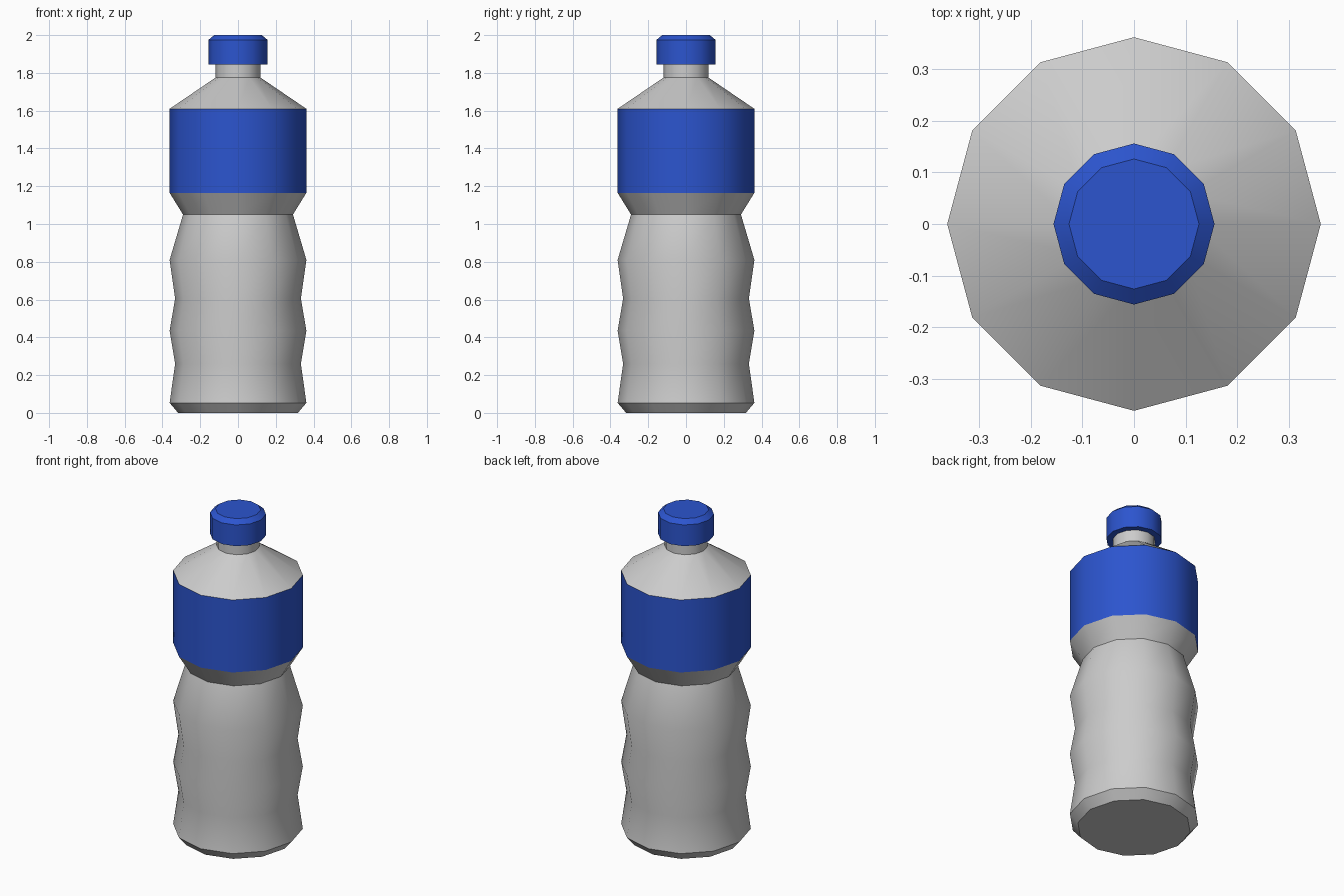
import bpy, bmesh, math

if "Cube" in bpy.data.objects:
    bpy.data.objects.remove(bpy.data.objects["Cube"])

SIDES = 12


def lathe(name, profile, material=None, cap_bottom=False, cap_top=False):
    """Revolve (radius, height) points into a 12-sided shell."""
    bm = bmesh.new()
    rings = []
    for r, z in profile:
        angles = [2 * math.pi * i / SIDES for i in range(SIDES)]
        rings.append([bm.verts.new((r * math.cos(a), r * math.sin(a), z)) for a in angles])
    for low, high in zip(rings, rings[1:]):
        for i in range(SIDES):
            j = (i + 1) % SIDES
            bm.faces.new((low[i], low[j], high[j], high[i]))
    if cap_bottom:
        bm.faces.new(rings[0][::-1])
    if cap_top:
        bm.faces.new(rings[-1])
    mesh = bpy.data.meshes.new(name)
    bm.to_mesh(mesh)
    bm.free()
    obj = bpy.data.objects.new(name, mesh)
    bpy.context.collection.objects.link(obj)
    if material:
        mesh.materials.append(material)
    bpy.ops.object.select_all(action='DESELECT')
    obj.select_set(True)
    bpy.context.view_layer.objects.active = obj
    bpy.ops.object.shade_smooth_by_angle(angle=math.radians(35))
    return obj


blue = bpy.data.materials.new("blue")
blue.diffuse_color = (0.025, 0.09, 0.62, 1)
blue.use_nodes = True
blue.node_tree.nodes["Principled BSDF"].inputs["Base Color"].default_value = blue.diffuse_color

# Rippled lower body with narrow grip
lathe("lower_body", [(0.317, 0), (0.362, 0.053), (0.333, 0.26), (0.362, 0.435),
                     (0.333, 0.605), (0.362, 0.81), (0.291, 1.05), (0.362, 1.165)],
      cap_bottom=True)

# Label band
lathe("label", [(0.362, 1.165), (0.362, 1.61)], blue)

# Sloped shoulder and neck
lathe("shoulder_and_neck", [(0.362, 1.61), (0.119, 1.775), (0.119, 1.845)])

# Bevelled screw cap
lathe("cap", [(0.119, 1.845), (0.156, 1.845), (0.156, 1.975), (0.126, 2.0)],
      blue, cap_top=True)
